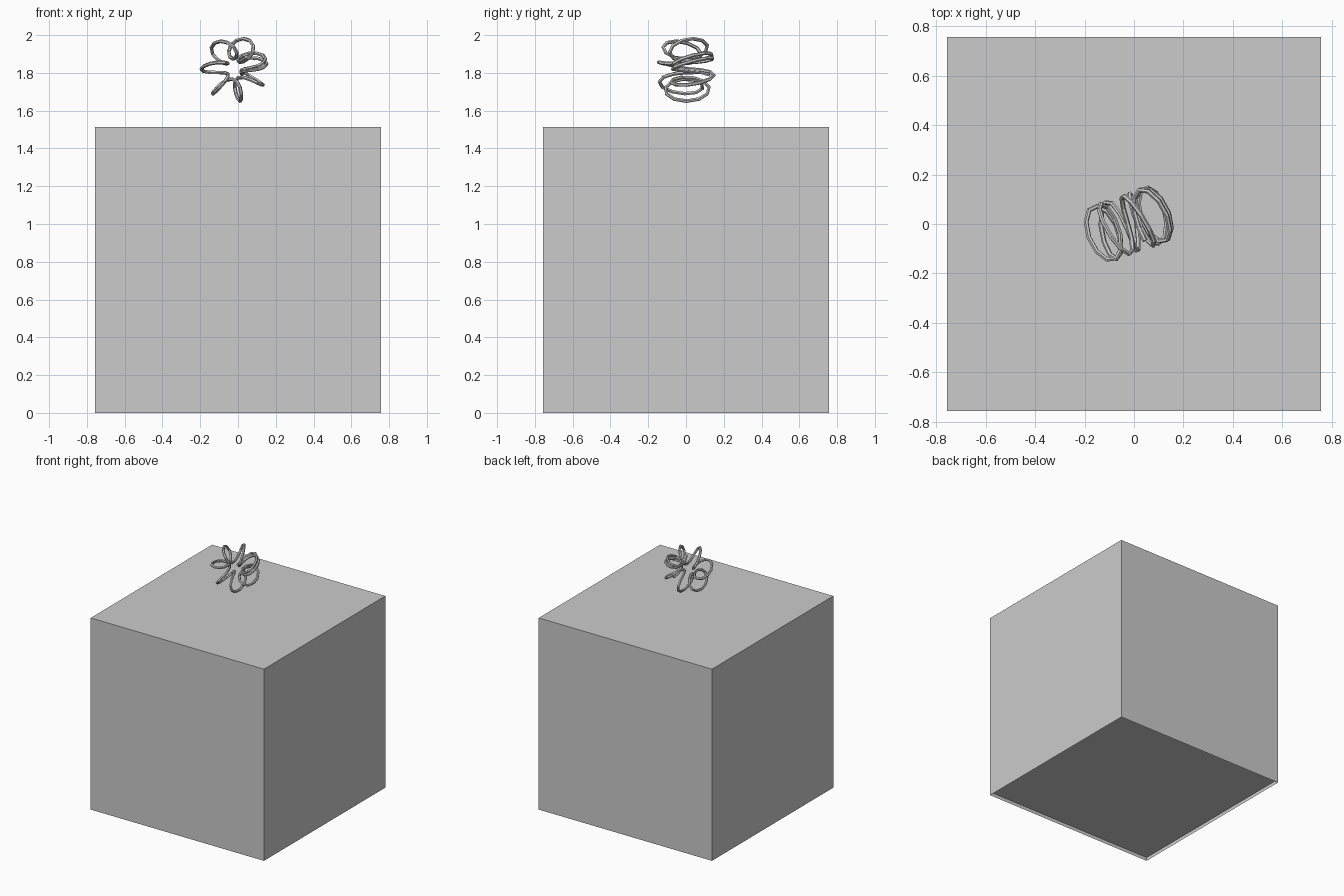
import bpy, bmesh
from math import sin, cos, radians
from mathutils import Matrix, Vector

if "Cube" in bpy.data.objects:
    bpy.data.objects.remove(bpy.data.objects["Cube"], do_unlink=True)

# One flat grey for everything
grey = bpy.data.materials.new("plain_grey")
grey.use_nodes = True
colour = (0.6, 0.6, 0.6, 1)
grey.diffuse_color = colour
grey.node_tree.nodes["Principled BSDF"].inputs["Base Color"].default_value = colour

SIZE = 1.514
FLOOR_Z = 0.028


def add_mesh(name, bm):
    mesh = bpy.data.meshes.new(name)
    bm.to_mesh(mesh)
    bm.free()
    mesh.materials.append(grey)
    obj = bpy.data.objects.new(name, mesh)
    bpy.context.collection.objects.link(obj)
    return obj


# Box: four walls and a top, open underneath
bm = bmesh.new()
bmesh.ops.create_cube(bm, size=SIZE, matrix=Matrix.Translation((0, 0, SIZE / 2)))
bottom = [f for f in bm.faces if f.normal.z < -0.5]
bmesh.ops.delete(bm, geom=bottom, context='FACES_ONLY')
add_mesh("box", bm)

# Floor panel, slightly recessed into the open underside
bm = bmesh.new()
bmesh.ops.create_grid(bm, x_segments=1, y_segments=1, size=SIZE / 2,
                      matrix=Matrix.Translation((0, 0, FLOOR_Z)))
bmesh.ops.reverse_faces(bm, faces=bm.faces[:])
add_mesh("floor_panel", bm)

# Wire coil: a spring bent around a ring, floating above the box
RING, COIL, HALF_DEPTH, TURNS = 0.113, 0.059, 0.115, 6.8
START, END, STEP = -20, 420, 5
turn = Matrix.Rotation(radians(20), 3, 'Z')
centre = Vector((-0.02, 0, 1.82))


def coil_point(degrees):
    theta = radians(degrees)
    phi = TURNS * (theta + radians(90))
    r = RING + COIL * cos(phi)
    return centre + turn @ Vector((r * cos(theta), HALF_DEPTH * sin(phi), r * sin(theta)))


points = [coil_point(d) for d in range(START, END + 1, STEP)]
curve = bpy.data.curves.new("wire_coil", 'CURVE')
curve.dimensions = '3D'
curve.bevel_depth = 0.01
curve.bevel_resolution = 1
curve.use_fill_caps = True
spline = curve.splines.new('POLY')
spline.points.add(len(points) - 1)
for target, p in zip(spline.points, points):
    target.co = (*p, 1)
spline.use_smooth = False
curve.materials.append(grey)
coil = bpy.data.objects.new("wire_coil", curve)
bpy.context.collection.objects.link(coil)

# Turn the swept wire into a plain mesh
bpy.ops.object.select_all(action='DESELECT')
coil.select_set(True)
bpy.context.view_layer.objects.active = coil
bpy.ops.object.convert(target='MESH')
